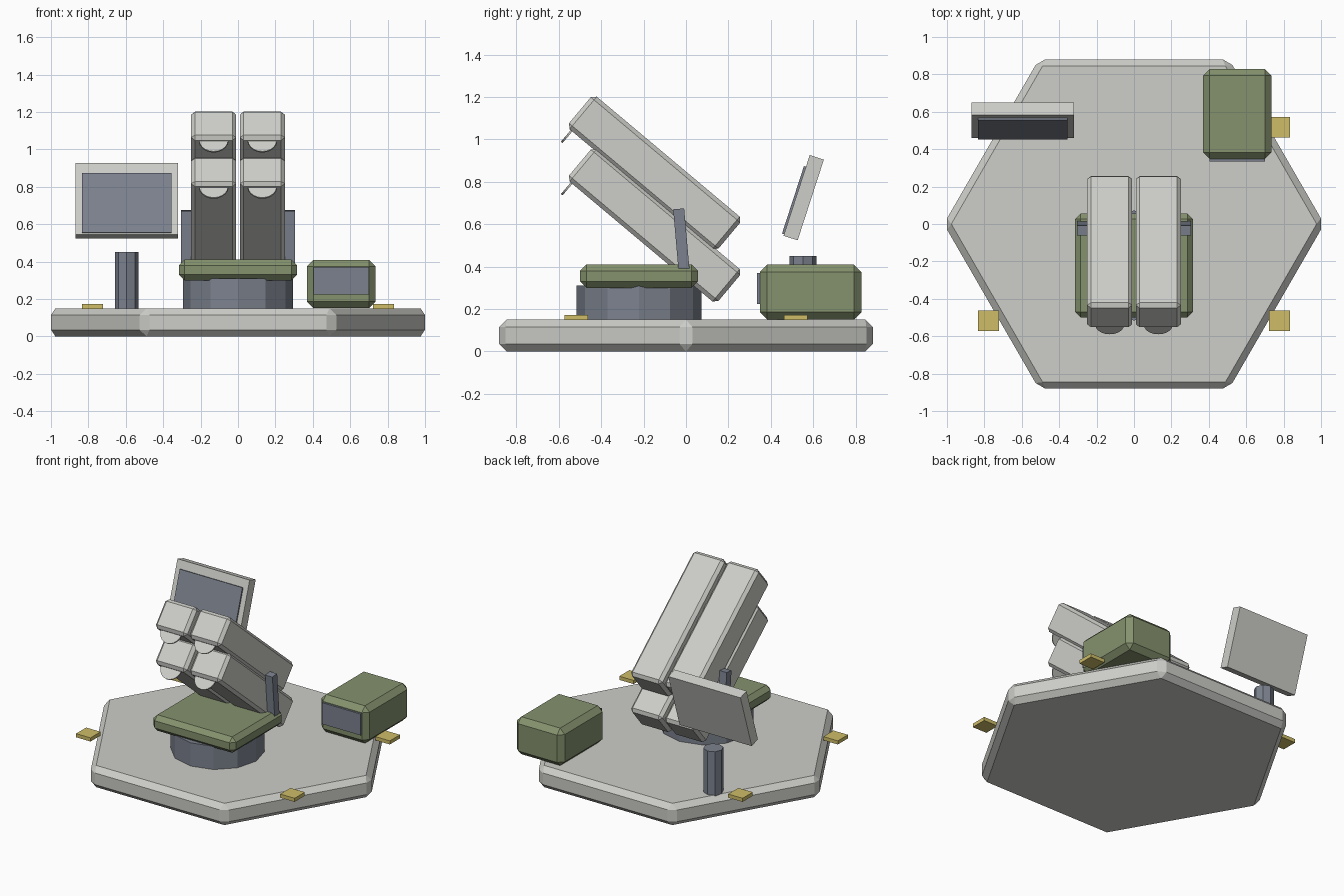
import bpy, bmesh
from math import cos, sin, tau, radians
from mathutils import Vector, Matrix

cube = bpy.data.objects.get("Cube")
if cube:
    bpy.data.objects.remove(cube)


def material(name, rgb):
    m = bpy.data.materials.new(name)
    m.use_nodes = True
    m.diffuse_color = (*rgb, 1)
    m.node_tree.nodes["Principled BSDF"].inputs["Base Color"].default_value = (*rgb, 1)
    return m


GREY = material("light_grey", (0.61, 0.615, 0.58))
GREEN = material("olive_green", (0.235, 0.285, 0.155))
STEEL = material("blue_grey", (0.2, 0.222, 0.27))
YELLOW = material("marker_yellow", (0.62, 0.51, 0.14))


def finish(bm, name, mat, loc, tilt, bevel):
    """Bevel the edges, tilt about x and place the part."""
    if bevel:
        bmesh.ops.bevel(bm, geom=bm.edges[:], offset=bevel, segments=1,
                        profile=0.5, affect='EDGES')
    bmesh.ops.recalc_face_normals(bm, faces=bm.faces[:])
    mesh = bpy.data.meshes.new(name)
    bm.to_mesh(mesh)
    bm.free()
    mesh.materials.append(mat)
    ob = bpy.data.objects.new(name, mesh)
    ob.location = loc
    ob.rotation_euler.x = radians(tilt)
    bpy.context.collection.objects.link(ob)
    return ob


def box(name, mat, size, loc, tilt=0, bevel=0):
    bm = bmesh.new()
    bmesh.ops.create_cube(bm, size=1)
    bmesh.ops.scale(bm, vec=size, verts=bm.verts)
    return finish(bm, name, mat, loc, tilt, bevel)


def prism(name, mat, sides, radius, height, loc, tilt=0, bevel=0):
    """Upright regular prism with a corner on +x, centred on loc."""
    bm = bmesh.new()
    ring = [bm.verts.new((radius * cos(tau * i / sides),
                          radius * sin(tau * i / sides), -height / 2))
            for i in range(sides)]
    face = bm.faces.new(ring)
    top = bmesh.ops.extrude_face_region(bm, geom=[face])["geom"]
    bmesh.ops.translate(bm, vec=(0, 0, height),
                        verts=[v for v in top if isinstance(v, bmesh.types.BMVert)])
    return finish(bm, name, mat, loc, tilt, bevel)


# Ground slab and corner markers
prism("base_slab", GREY, 6, 1.017, 0.15, (0, 0, 0.075), bevel=0.035)
for sx in (-1, 1):
    for sy in (-1, 1):
        box("corner_marker", YELLOW, (0.11, 0.11, 0.025),
            (sx * 0.778, sy * 0.518, 0.16))

# Turntable
prism("turntable_drum", STEEL, 12, 0.294, 0.17, (0, -0.222, 0.225))
box("turntable_deck", GREEN, (0.63, 0.556, 0.11), (0, -0.222, 0.355), bevel=0.03)

# Four tilted launch tubes, each with a round door hanging at the muzzle
TILT = -40
turn = Matrix.Rotation(radians(TILT), 3, 'X')
for level, z in (("lower", 0.595), ("upper", 0.842)):
    for side, x in (("right", -0.13), ("left", 0.13)):
        centre = Vector((x, -0.148, z))
        box(f"{level}_{side}_tube", GREY, (0.24, 0.92, 0.2), centre, TILT, 0.02)
        prism(f"{level}_{side}_tube_door", GREY, 20, 0.077, 0.01,
              centre + turn @ Vector((0, -0.428, -0.094)), TILT + 90)

# Support arms beside the tubes
for side, x in (("right", -0.277), ("left", 0.277)):
    box(f"{side}_support_arm", STEEL, (0.055, 0.052, 0.29), (x, -0.022, 0.528), 5)

# Sensor panel above its mast
prism("sensor_mast", STEEL, 8, 0.063, 0.31, (-0.595, 0.552, 0.295))
PANEL_TILT = -18
lean = Matrix.Rotation(radians(PANEL_TILT), 3, 'X')
panel = Vector((-0.595, 0.555, 0.725))
box("sensor_panel", GREY, (0.55, 0.07, 0.4), panel, PANEL_TILT)
box("sensor_screen", STEEL, (0.478, 0.02, 0.335),
    panel + lean @ Vector((0, -0.035, -0.025)), PANEL_TILT)

# Control cabin with a front window
box("control_cabin", GREEN, (0.366, 0.48, 0.258), (0.552, 0.588, 0.28), bevel=0.035)
box("cabin_window", STEEL, (0.296, 0.03, 0.147), (0.552, 0.35, 0.297))
